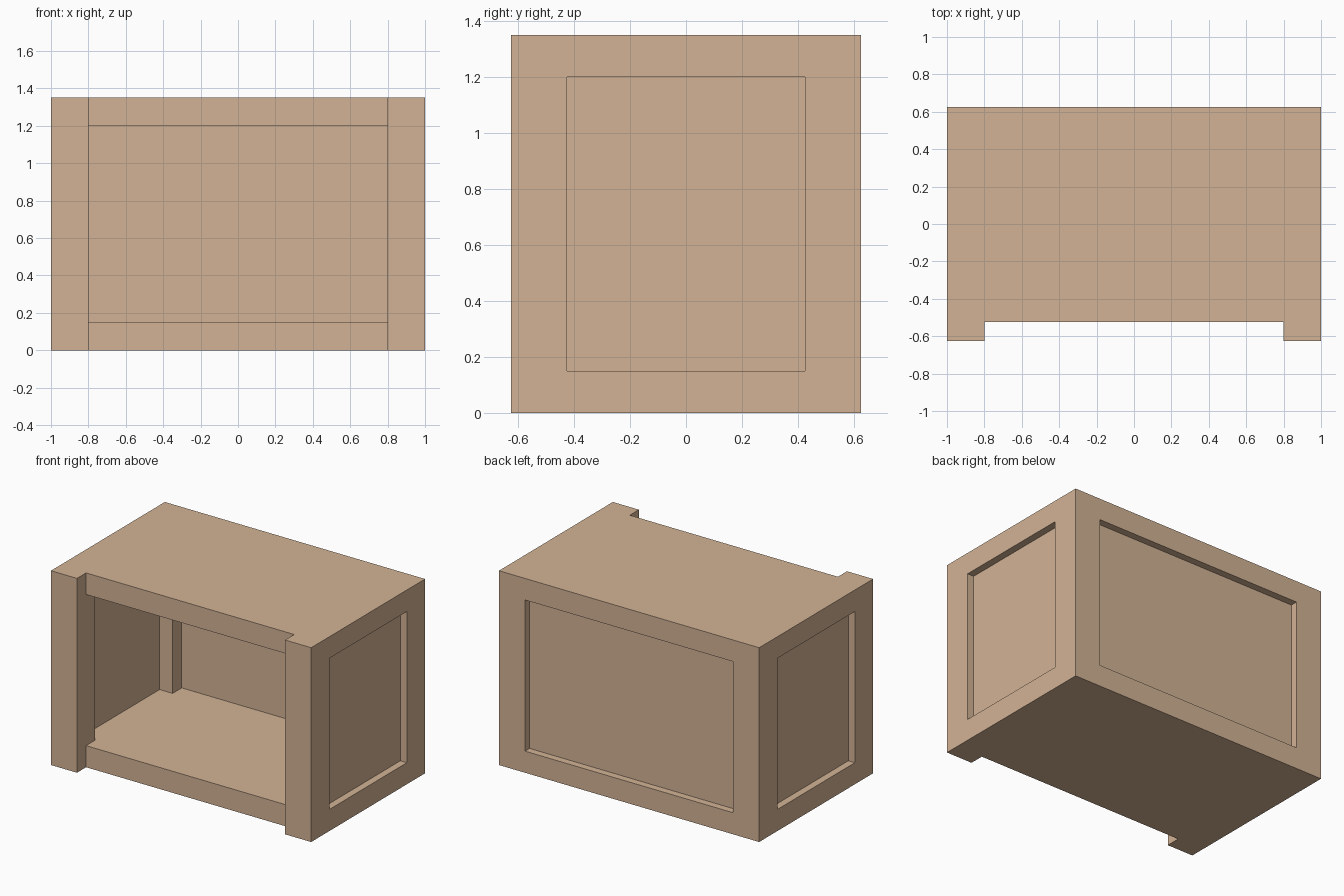
import bpy, bmesh

if "Cube" in bpy.data.objects:
    bpy.data.objects.remove(bpy.data.objects["Cube"])

X, Y, H = 1.0, 0.625, 1.35      # half width, half depth, height
POST, RAIL = 0.2, 0.15          # post section, slab thickness
IN = 0.05                       # panel recess and panel thickness

wood = bpy.data.materials.new("light_wood")
wood.diffuse_color = (0.65, 0.45, 0.30, 1)
wood.use_nodes = True
wood.node_tree.nodes["Principled BSDF"].inputs["Base Color"].default_value = wood.diffuse_color


def prism(name, outline, z0, z1):
    """Extrude a plan outline from z0 to z1."""
    bm = bmesh.new()
    face = bm.faces.new([bm.verts.new((x, y, z0)) for x, y in outline])
    new = bmesh.ops.extrude_face_region(bm, geom=[face])["geom"]
    bmesh.ops.translate(bm, vec=(0, 0, z1 - z0),
                        verts=[v for v in new if isinstance(v, bmesh.types.BMVert)])
    bmesh.ops.recalc_face_normals(bm, faces=bm.faces)
    me = bpy.data.meshes.new(name)
    bm.to_mesh(me)
    bm.free()
    me.materials.append(wood)
    ob = bpy.data.objects.new(name, me)
    bpy.context.collection.objects.link(ob)
    return ob


def box(name, x0, x1, y0, y1, z0, z1):
    return prism(name, [(x0, y0), (x1, y0), (x1, y1), (x0, y1)], z0, z1)


px, py = X - POST, Y - POST     # inner corners of the posts

# Frame: four posts with top and bottom slabs, slabs set back at the front
fy = -Y + 0.1
frame = prism("frame", [(-X, -Y), (-px, -Y), (-px, fy), (px, fy), (px, -Y),
                        (X, -Y), (X, Y), (-X, Y)], 0, H)

# Cross-shaped cutter opens all four sides between the posts
o = 0.3
cutter = prism("opening_cutter", [
    (-px, -Y - o), (px, -Y - o), (px, -py), (X + o, -py), (X + o, py), (px, py),
    (px, Y + o), (-px, Y + o), (-px, py), (-X - o, py), (-X - o, -py), (-px, -py)],
    RAIL, H - RAIL)
cutter.hide_render = True
mod = frame.modifiers.new("openings", "BOOLEAN")
mod.operation = "DIFFERENCE"
mod.solver = "EXACT"
mod.object = cutter
bpy.context.view_layer.objects.active = frame
bpy.ops.object.modifier_apply(modifier=mod.name)
bpy.data.objects.remove(cutter)

# Recessed side panels and back panel
for side, s in (("left", -1), ("right", 1)):
    xs = sorted((s * (X - 2 * IN), s * (X - IN)))
    box(side + "_panel", *xs, -py, py, RAIL, H - RAIL)
box("back_panel", -px, px, Y - 2 * IN, Y - IN, RAIL, H - RAIL)
